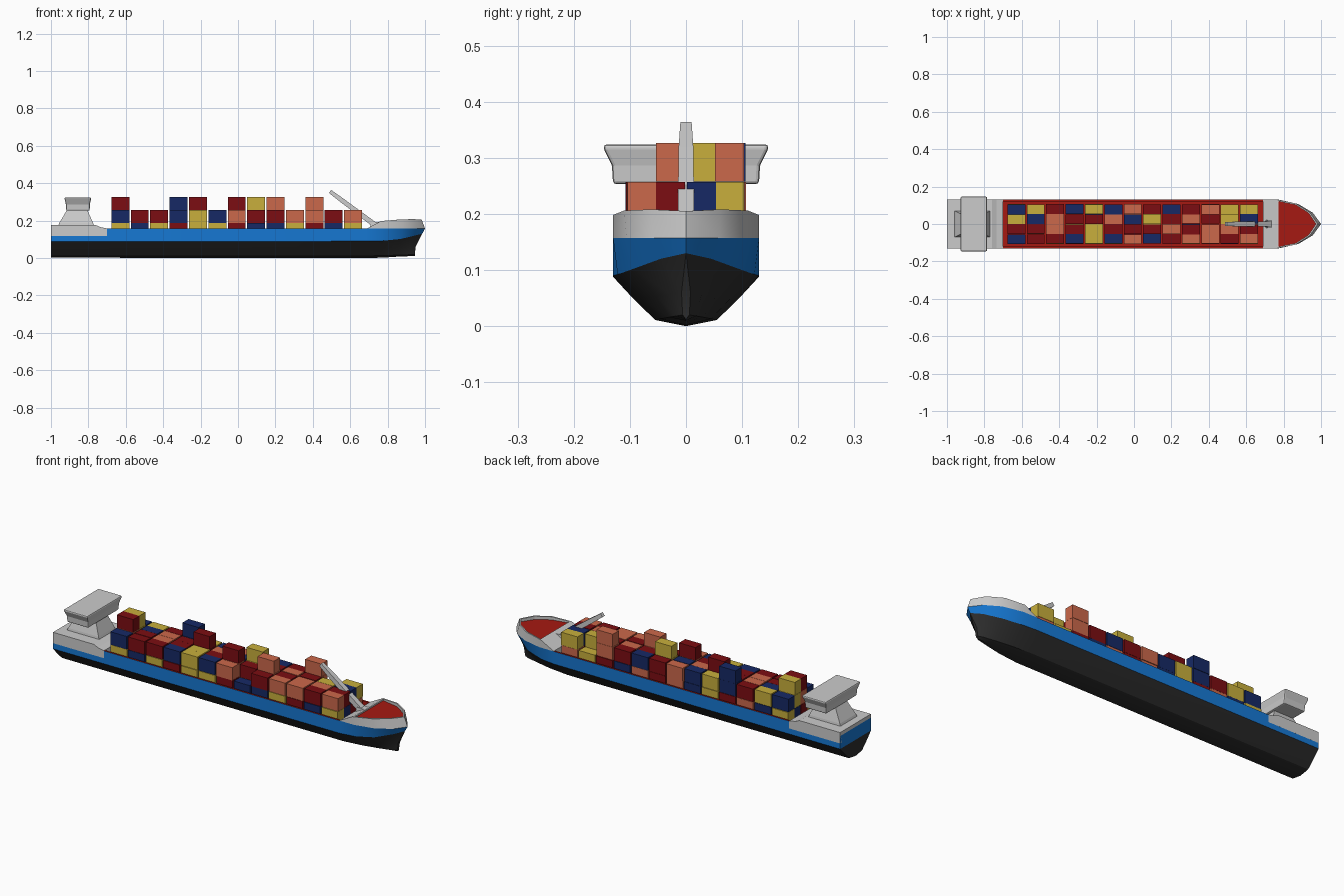
import bpy, bmesh, random
from mathutils import Vector

if "Cube" in bpy.data.objects:
    bpy.data.objects.remove(bpy.data.objects["Cube"])

random.seed(4)


def mat(name, r, g, b):
    m = bpy.data.materials.new(name)
    m.diffuse_color = (r, g, b, 1)
    m.use_nodes = True
    m.node_tree.nodes["Principled BSDF"].inputs["Base Color"].default_value = m.diffuse_color
    return m


BLACK = mat("hull_black", .027, .027, .027)
BLUE = mat("hull_blue", .008, .19, .66)
RED = mat("deck_red", .38, .01, .006)
CARGO = {"R": mat("cargo_red", .2, .004, .006), "B": mat("cargo_navy", .008, .022, .13),
         "Y": mat("cargo_yellow", .58, .43, .045), "S": mat("cargo_salmon", .6, .14, .07)}


def finish(name, bm, material=None, smooth=None):
    bmesh.ops.remove_doubles(bm, verts=bm.verts, dist=1e-5)
    bmesh.ops.recalc_face_normals(bm, faces=bm.faces)
    me = bpy.data.meshes.new(name)
    bm.to_mesh(me)
    bm.free()
    if material:
        me.materials.append(material)
    ob = bpy.data.objects.new(name, me)
    bpy.context.collection.objects.link(ob)
    if smooth:
        bpy.ops.object.select_all(action='DESELECT')
        bpy.context.view_layer.objects.active = ob
        ob.select_set(True)
        bpy.ops.object.shade_smooth_by_angle(angle=smooth)
    return ob


def loft(name, rows, material=None, closed=False, caps="", smooth=None):
    """Skin between rows of points; caps: 'a' first row, 'b' last row."""
    bm = bmesh.new()
    vs = [[bm.verts.new(p) for p in r] for r in rows]
    n = len(rows[0])
    for a, b in zip(vs, vs[1:]):
        for i in range(n if closed else n - 1):
            j = (i + 1) % n
            bm.faces.new((a[i], a[j], b[j], b[i]))
    if "a" in caps:
        bm.faces.new(vs[0])
    if "b" in caps:
        bm.faces.new(vs[-1])
    return finish(name, bm, material, smooth)


def ring(half):
    """Mirror a half outline (stern to bow) into a full outline."""
    return half + [(x, -y, z) for x, y, z in reversed(half)]


def rect(x0, x1, y, z):
    return [(x0, -y, z), (x1, -y, z), (x1, y, z), (x0, y, z)]


# hull outlines from keel up to bow rail, stern to bow
keel = [(x, 0, z) for x, z in ((-1, .002), (.66, 0), (.77, .002), (.86, .008), (.92, .01), (.945, .012))]
bilge = [(-1, .055, .011), (.66, .055, .011), (.77, .045, .013), (.86, .03, .016), (.92, .018, .018), (.945, .006, .02)]
bulb = [(-1, .095, .05), (.66, .095, .05), (.77, .08, .05), (.86, .053, .053), (.92, .028, .057), (.95, .008, .06)]
water = [(-1, .13, .088), (.69, .13, .09), (.77, .122, .092), (.87, .094, .102), (.945, .045, .12), (.985, 0, .13)]
band = [(-1, .13, .157), (.69, .13, .157), (.775, .13, .157), (.88, .106, .157), (.956, .06, .157), (1, 0, .157)]
rail = [(.69, .13, .158), (.765, .13, .198), (.865, .11, .206), (.94, .062, .208), (.982, 0, .205)]

loft("lower_hull", [ring(r) for r in (keel, bilge, bulb, water)], BLACK, True, smooth=.5)
loft("hull_band", [ring(water), ring(band)], BLUE, True, smooth=.6)
loft("bow_bulwark", [ring(band[1:]), ring(rail)], smooth=.7)

# bow rim and red foredeck
top = ring(rail[1:])
inner = [(.86 + (x - .86) * .92, y * .93, z) for x, y, z in top]
low = [(x, y, .19) for x, y, z in inner]
loft("bow_rim", [top, inner, low], closed=True)
bm = bmesh.new()
bm.faces.new([bm.verts.new(p) for p in low[:4] + low[5:]])
finish("foredeck", bm, RED)
loft("bow_ramp", [[(x, -.13, z), (x, .13, z)] for x, z in ((.69, .12), (.69, .158), (.765, .198))])

# sunken cargo hold with red coaming
prof = [(-.13, .157), (-.12, .157), (-.12, .118), (.12, .118), (.12, .157), (.13, .157)]
loft("cargo_hold", [[(x, y, z) for y, z in prof] for x in (-.7, .69)], RED)

# aft deck
aft = [(-1, .157), (-1, .176), (-.76, .176), (-.735, .165), (-.7, .158), (-.7, .118), (-.98, .118)]
aft[-1] = (-1, .118)
loft("aft_deck", [[(x, y, z) for x, z in aft] for y in (-.1301, .1301)], closed=True, caps="ab")

# bridge tower and wheelhouse
loft("bridge_tower", [rect(-.96, -.77, .07, .175), rect(-.955, -.775, .068, .188),
                      rect(-.915, -.805, .048, .256)], closed=True, caps="ab")
house = loft("wheelhouse", [rect(-.918, -.793, .13, .253), rect(-.92, -.792, .132, .286),
                            rect(-.927, -.786, .146, .315), rect(-.927, -.786, .147, .324)],
             closed=True, caps="ab")
bev = house.modifiers.new("bevel", 'BEVEL')
bev.width = .006
bev.segments = 2
bev.limit_method = 'ANGLE'
bev.angle_limit = .9

# crane boom leaning aft over the cargo
foot, tip = Vector((.735, 0, .175)), Vector((.492, 0, .356))
side = (tip - foot).normalized().cross(Vector((0, 1, 0)))
rows = []
for p, w, t in ((foot, .015, .014), (foot.lerp(tip, .75), .013, .012), (tip, .010, .010)):
    rows.append([tuple(p + side * t * s + Vector((0, w * k, 0)))
                 for s, k in ((-1, -1), (1, -1), (1, 1), (-1, 1))])
loft("crane_boom", rows, closed=True, caps="ab")
loft("crane_foot", [rect(.70, .765, .022, .15), rect(.715, .755, .018, .192)], closed=True, caps="ab")

# container stacks: for each row across the deck, layers from bottom to top
stacks = {
    -.08: ["YBYRYYRBBYRBY", "BRRBYBS RSSRS"],
    -.027: ["RSBYRBSYRBSRB", "SRSRYRSRSRSSR", "R     R S    "],
    .026: ["BYRSBRYSBRYSR", "YBSRRSBYRSRYB", "Y   R  Y     "],
    .079: ["YBSRYBSRSBRYS", "BYRBYBSRBRS Y", "   B      S  "],
}
boxes = {c: bmesh.new() for c in CARGO}
for y, layers in stacks.items():
    for k, layer in enumerate(layers):
        for i, c in enumerate(layer):
            if c == " ":
                continue
            cx = -.629 + i * .1037
            cy = y + random.uniform(-.002, .002)
            cz = .153 + k * .0695
            for v in bmesh.ops.create_cube(boxes[c], size=1)["verts"]:
                v.co = (cx + v.co.x * .096, cy + v.co.y * .052, cz + v.co.z * .0685)
names = {"R": "red", "B": "navy", "Y": "yellow", "S": "salmon"}
for c, bm in boxes.items():
    finish(names[c] + "_containers", bm, CARGO[c])
